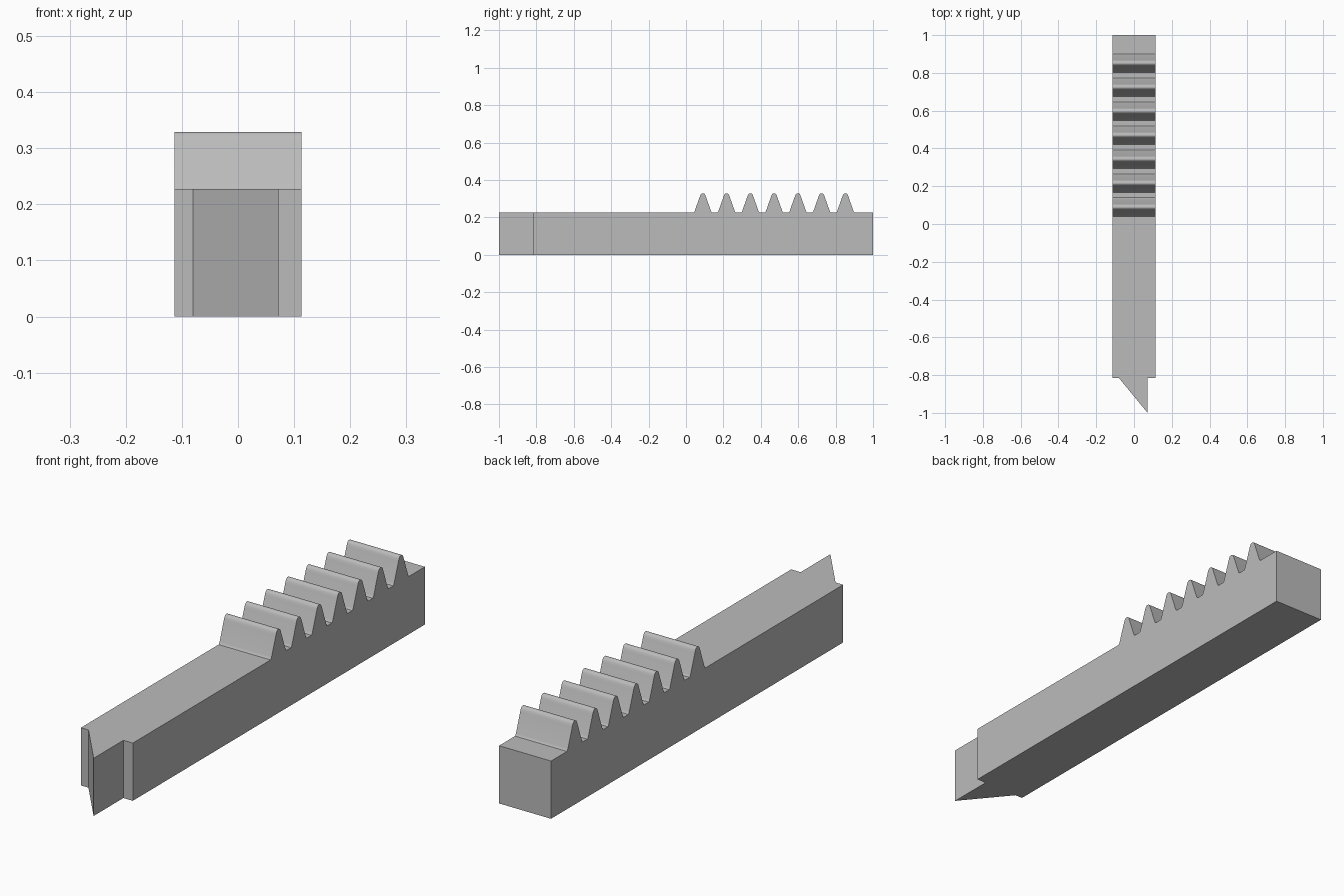
import bpy
import bmesh
from mathutils import Matrix, Vector

if "Cube" in bpy.data.objects:
    bpy.data.objects.remove(bpy.data.objects["Cube"], do_unlink=True)

HALF_WIDTH = 0.113
BAR_TOP = 0.227
BAR_FRONT = -0.815
FIRST_TOOTH, PITCH, TEETH = 0.09, 0.127, 7

grey = bpy.data.materials.new("plain grey")
grey.use_nodes = True
colour = (0.5, 0.5, 0.5, 1)
grey.diffuse_color = colour
grey.node_tree.nodes["Principled BSDF"].inputs["Base Color"].default_value = colour


def prism(name, outline, extrusion):
    """Extrude a flat outline along a vector."""
    bm = bmesh.new()
    face = bm.faces.new([bm.verts.new(p) for p in outline])
    result = bmesh.ops.extrude_face_region(bm, geom=[face])
    moved = [v for v in result["geom"] if isinstance(v, bmesh.types.BMVert)]
    bmesh.ops.translate(bm, verts=moved, vec=Vector(extrusion))
    bmesh.ops.recalc_face_normals(bm, faces=bm.faces)
    mesh = bpy.data.meshes.new(name)
    bm.to_mesh(mesh)
    bm.free()
    mesh.materials.append(grey)
    obj = bpy.data.objects.new(name, mesh)
    bpy.context.collection.objects.link(obj)
    return obj


# Half of one tooth: foot fillet, straight flank, rounded tip
half_tooth = [(0.049, 0), (0.046, 0.003), (0.043, 0.009),
              (0.016, 0.085), (0.013, 0.093), (0.009, 0.099), (0.004, 0.102)]
tooth = [(-y, z) for y, z in half_tooth] + half_tooth[::-1]

# Rack bar with the teeth in its side profile
profile = [(BAR_FRONT, 0), (BAR_FRONT, BAR_TOP)]
for i in range(TEETH):
    centre = FIRST_TOOTH + i * PITCH
    profile += [(centre + y, BAR_TOP + z) for y, z in tooth]
profile += [(1, BAR_TOP), (1, 0)]
bar = prism("toothed_bar", [(-HALF_WIDTH, y, z) for y, z in profile],
            (2 * HALF_WIDTH, 0, 0))

# Slanted latch wedge on the front end
wedge_plan = [(-0.08, BAR_FRONT), (0.072, -1), (0.072, BAR_FRONT)]
wedge = prism("latch_wedge", [(x, y, 0) for x, y in wedge_plan], (0, 0, BAR_TOP))

# Smooth rounded tips and fillets, keep real corners sharp
bpy.ops.object.select_all(action="DESELECT")
bar.select_set(True)
bpy.context.view_layer.objects.active = bar
bpy.ops.object.shade_smooth_by_angle(angle=0.6)
